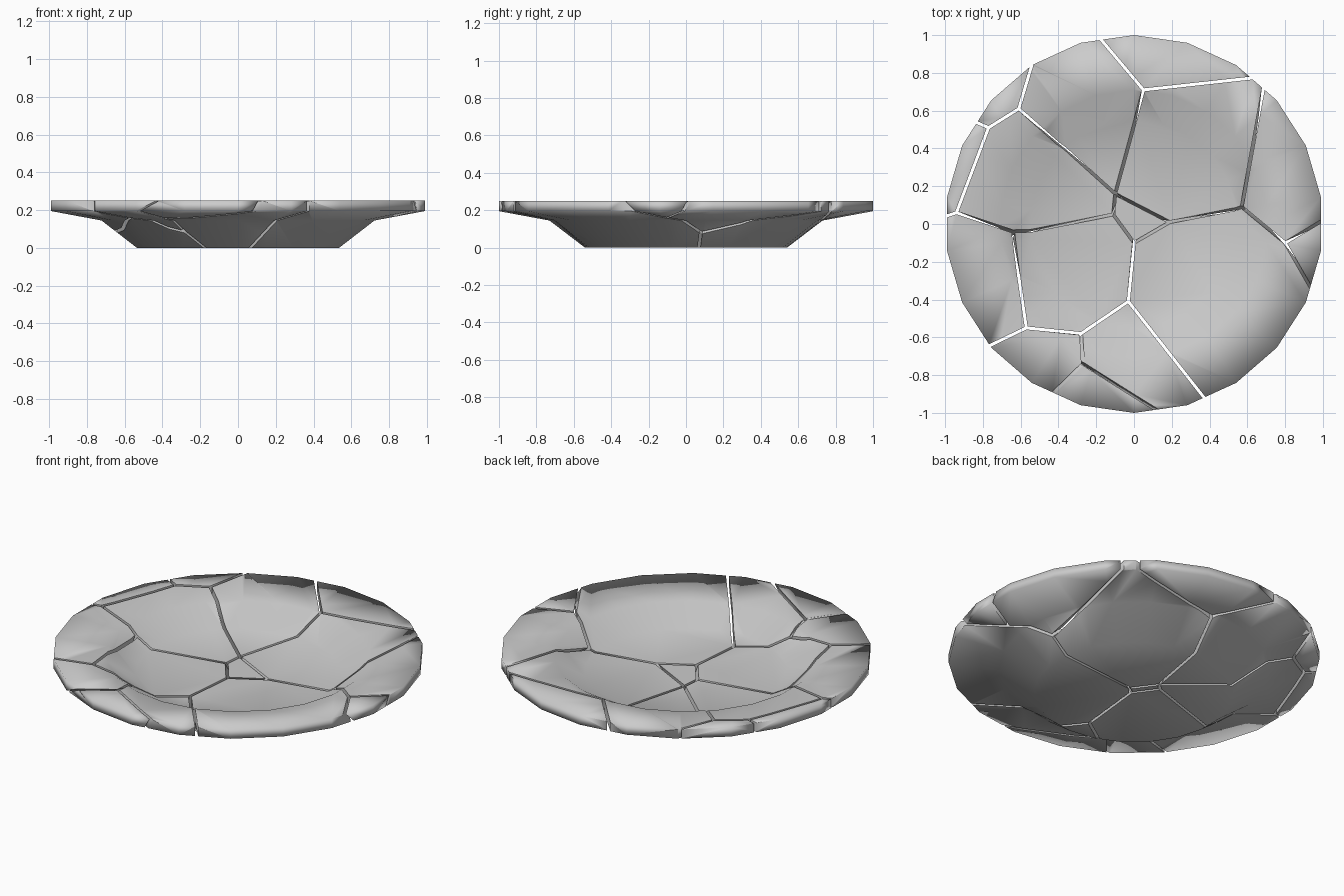
import bpy, bmesh, math
from mathutils import Vector

if "Cube" in bpy.data.objects:
    bpy.data.objects.remove(bpy.data.objects["Cube"])

SIDES = 22
GAP = 0.008
OUTER = [(0.54, 0.0), (0.73, 0.145), (1.0, 0.195)]
INNER = [(1.0, 0.25), (0.71, 0.222), (0.55, 0.13)]

# Crack junctions seen from the top
TOP = {
    'A': (-.18, .98), 'B': (.05, .71), 'C': (.63, .77), 'D': (-.10, .16),
    'E': (-.61, .61), 'F': (-.54, .84), 'G': (-.77, .51), 'H': (-.84, .54),
    'I': (-.94, .06), 'J': (-.99, .04), 'K': (-.64, -.04), 'k': (-.61, -.28),
    'L': (-.11, .05), 'M': (0, -.10), 'N': (.19, .01), 'O': (.57, .09),
    'P': (.68, .72), 'Q': (.80, -.10), 'R': (.99, .02), 'S': (.93, -.34),
    'T': (-.03, -.41), 'U': (.37, -.91), 'V': (-.28, -.58), 'W': (-.57, -.55),
    'X': (-.76, -.64), 'Y': (-.27, -.74), 'y': (-.43, -.89), 'Z': (.13, -.98),
}
# Junctions that sit elsewhere on the underside (slanted breaks)
LOW = {
    'D': (-.05, .15), 'L': (-.085, .115), 'M': (.01, -.015), 'N': (.045, .02),
    'O': (.64, .08), 'Y': (-.39, -.68), 'K': (-.65, -.07),
    'y': (-.53, -.85), 'Z': (.10, -.99), 'S': (.95, -.29), 'R': (.99, -.01),
}
RIM = 'ACFHJXyZUSRP'
SHARDS = ['CBA', 'ABDEF', 'FEGH', 'HGIJ', 'EDLKIG', 'JIKkWX', 'KLMTVWk',
          'XWVYy', 'yYZ', 'ZYVTU', 'UTMNOQS', 'SQR', 'RQOP', 'PONDBC', 'DLMN']


def new_object(name, bm):
    bmesh.ops.recalc_face_normals(bm, faces=bm.faces)
    mesh = bpy.data.meshes.new(name)
    bm.to_mesh(mesh)
    bm.free()
    ob = bpy.data.objects.new(name, mesh)
    bpy.context.collection.objects.link(ob)
    return ob


def loft(rings):
    bm = bmesh.new()
    loops = [[bm.verts.new(p) for p in ring] for ring in rings]
    n = len(loops[0])
    for a, b in zip(loops, loops[1:]):
        for i in range(n):
            j = (i + 1) % n
            bm.faces.new((a[i], a[j], b[j], b[i]))
    bm.faces.new(loops[0][::-1])
    bm.faces.new(loops[-1])
    return bm


def height(profile, r):
    pts = sorted(profile)
    if r <= pts[0][0]:
        return pts[0][1]
    for (r0, z0), (r1, z1) in zip(pts, pts[1:]):
        if r <= r1:
            return z0 + (z1 - z0) * (r - r0) / (r1 - r0)
    return pts[-1][1]


def close_arc(pts):
    """Carry the outline round an arc beyond the rim."""
    pts[0].normalize()
    pts[-1].normalize()
    a = math.atan2(pts[-1].y, pts[-1].x)
    b = math.atan2(pts[0].y, pts[0].x)
    d = (b - a + math.pi) % (2 * math.pi) - math.pi
    for i in range(7):
        t = a + d * i / 6
        pts.append(Vector((math.cos(t), math.sin(t))) * 1.4)


def outline(keys):
    top = [Vector(TOP[k]) for k in keys]
    low = [Vector(LOW.get(k, TOP[k])) for k in keys]
    if keys[0] in RIM:
        close_arc(top)
        close_arc(low)
    if sum(p.cross(q) for p, q in zip(top, top[1:] + top[:1])) < 0:
        top.reverse()
        low.reverse()
    return top, low


def inset(pts):
    out = []
    for i, p in enumerate(pts):
        d0 = (p - pts[i - 1]).normalized()
        d1 = (pts[(i + 1) % len(pts)] - p).normalized()
        n0, n1 = Vector((-d0.y, d0.x)), Vector((-d1.y, d1.x))
        out.append(p + (n0 + n1) * GAP / max(0.4, 1 + n0.dot(n1)))
    return out


# Whole plate, turned from its profile
plate = new_object("plate_helper", loft([
    [(r * math.sin(2 * math.pi * i / SIDES), r * math.cos(2 * math.pi * i / SIDES), z)
     for i in range(SIDES)] for r, z in OUTER + INNER]))
plate.hide_render = True

# Break the plate into shards
shards = []
for n, keys in enumerate(SHARDS, 1):
    top, low = map(inset, outline(keys))
    bm = loft([
        [(p.x, p.y, -0.1) for p in low],
        [(p.x, p.y, height(OUTER, p.length)) for p in low],
        [(p.x, p.y, height(INNER, p.length)) for p in top],
        [(p.x, p.y, 0.4) for p in top]])
    bmesh.ops.triangulate(bm, faces=bm.faces)
    ob = new_object(f"plate_shard_{n:02d}", bm)
    mod = ob.modifiers.new("cut", 'BOOLEAN')
    mod.operation = 'INTERSECT'
    mod.solver = 'EXACT'
    mod.object = plate
    shards.append(ob)

deps = bpy.context.evaluated_depsgraph_get()
meshes = [bpy.data.meshes.new_from_object(ob.evaluated_get(deps)) for ob in shards]
for ob, mesh in zip(shards, meshes):
    ob.modifiers.clear()
    ob.data = mesh
bpy.data.objects.remove(plate)

# Smooth china surface with sharp breaks
bpy.ops.object.select_all(action='DESELECT')
for ob in shards:
    ob.select_set(True)
bpy.context.view_layer.objects.active = shards[0]
bpy.ops.object.shade_smooth_by_angle(angle=math.radians(45))

# Rounded-looking rim: keep the edges running round it soft
for ob in shards:
    for e in ob.data.edges:
        a, b = (ob.data.vertices[i].co for i in e.vertices)
        if min(a.xy.length, b.xy.length) > 0.98 and abs(a.z - b.z) < 0.01:
            e.use_edge_sharp = False
